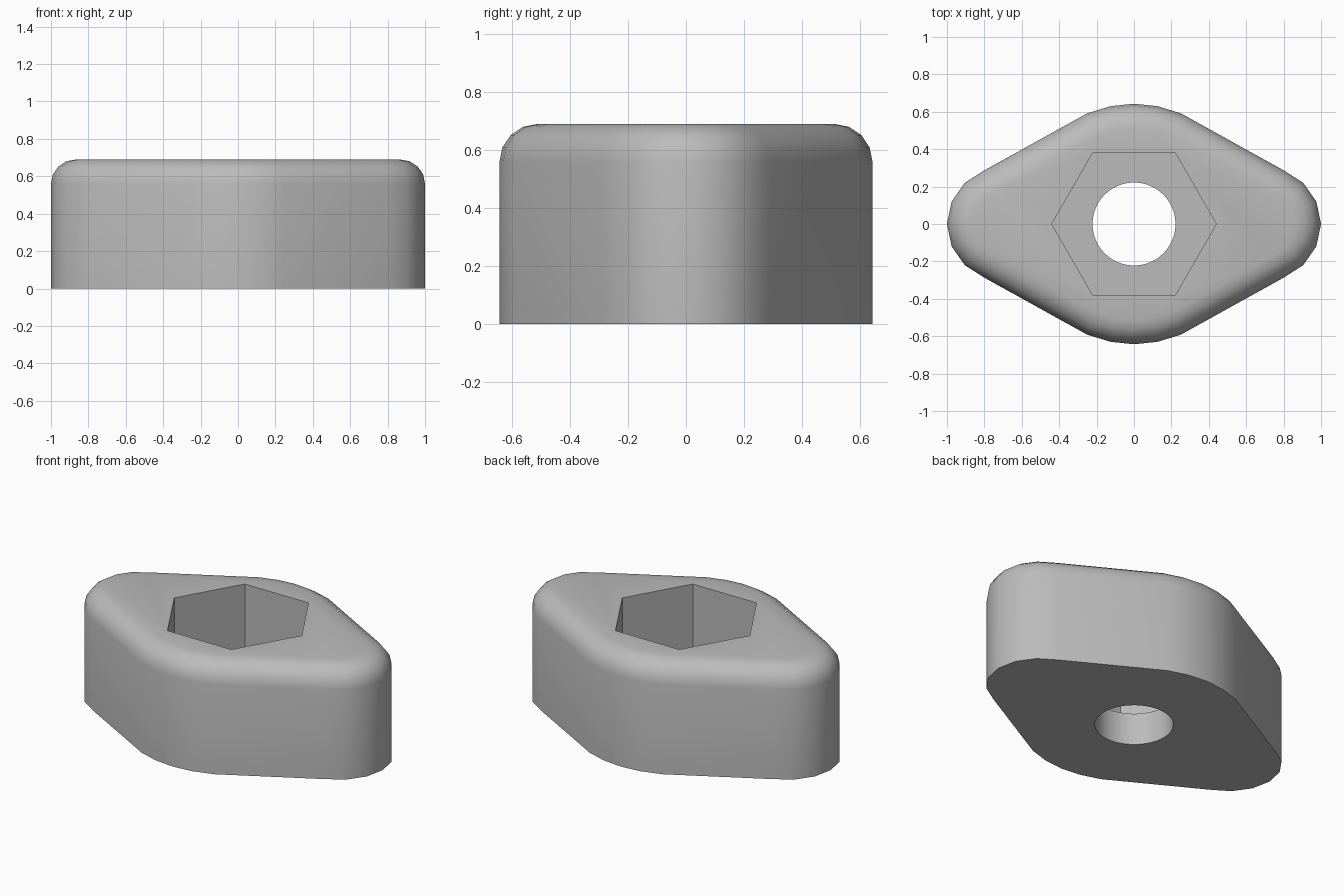
import bpy, bmesh, math

cube = bpy.data.objects.get("Cube")
if cube:
    bpy.data.objects.remove(cube, do_unlink=True)

HEIGHT = 0.69
FILLET = 0.13
FLOOR = 0.2          # bottom of the hexagonal pocket

grey = bpy.data.materials.new("plain grey")
grey.use_nodes = True
colour = (0.5, 0.5, 0.5, 1)
grey.diffuse_color = colour
grey.node_tree.nodes["Principled BSDF"].inputs["Base Color"].default_value = colour


def prism(name, outline, z0, z1, fillet=0):
    """Extrude an outline and optionally round its top rim."""
    bm = bmesh.new()
    base = bm.faces.new([bm.verts.new((x, y, z0)) for x, y in outline])
    top = bmesh.ops.extrude_face_region(bm, geom=[base], use_keep_orig=True)["geom"]
    bmesh.ops.translate(bm, vec=(0, 0, z1 - z0),
                        verts=[v for v in top if isinstance(v, bmesh.types.BMVert)])
    bmesh.ops.recalc_face_normals(bm, faces=bm.faces)
    if fillet:
        rim = [e for e in bm.edges if all(v.co.z > z1 - 0.001 for v in e.verts)]
        bmesh.ops.bevel(bm, geom=rim, offset=fillet, segments=4, profile=0.5,
                        affect='EDGES', clamp_overlap=False)
    mesh = bpy.data.meshes.new(name)
    bm.to_mesh(mesh)
    bm.free()
    mesh.materials.append(grey)
    obj = bpy.data.objects.new(name, mesh)
    bpy.context.collection.objects.link(obj)
    return obj


def ngon(radius, sides):
    return [(radius * math.cos(math.tau * i / sides), radius * math.sin(math.tau * i / sides))
            for i in range(sides)]


# Rounded diamond outline, mirrored from one quarter
quarter = [(1, 0), (0.975, 0.12), (0.905, 0.22), (0.8, 0.287),
           (0.25, 0.592), (0.125, 0.63), (0, 0.643)]
half = quarter + [(-x, y) for x, y in quarter[-2::-1]]
outline = half + [(x, -y) for x, y in half[-2:0:-1]]
body = prism("knob_body", outline, 0, HEIGHT, FILLET)

# Hexagonal nut pocket and round bolt hole
cutters = [prism("nut_pocket_cutter", ngon(0.44, 6), FLOOR, HEIGHT + 0.2),
           prism("bolt_hole_cutter", ngon(0.222, 48), -0.2, HEIGHT + 0.3)]
bpy.ops.object.select_all(action='DESELECT')
bpy.context.view_layer.objects.active = body
body.select_set(True)
for cutter in cutters:
    cutter.hide_render = True
    mod = body.modifiers.new("cut", 'BOOLEAN')
    mod.operation = 'DIFFERENCE'
    mod.solver = 'EXACT'
    mod.object = cutter
    bpy.ops.object.modifier_apply(modifier=mod.name)
    bpy.data.objects.remove(cutter, do_unlink=True)

bpy.ops.object.shade_smooth_by_angle(angle=math.radians(35))
